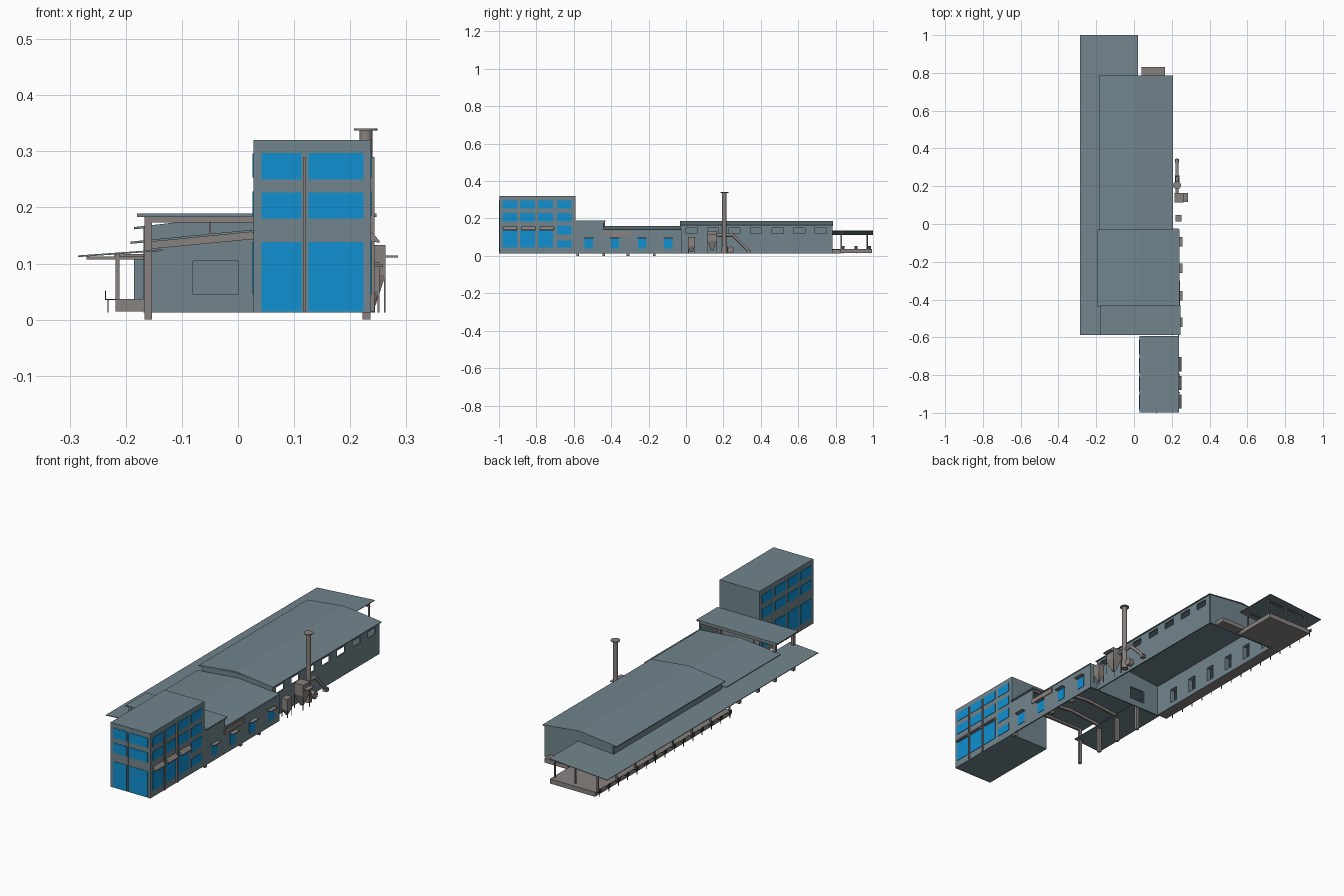
import bpy, bmesh, math
from mathutils import Vector

if "Cube" in bpy.data.objects:
    bpy.data.objects.remove(bpy.data.objects["Cube"])


def material(name, col):
    m = bpy.data.materials.new(name)
    m.diffuse_color = (*col, 1)
    m.use_nodes = True
    m.node_tree.nodes["Principled BSDF"].inputs["Base Color"].default_value = m.diffuse_color
    return m


TEAL = material("teal_cladding", (0.165, 0.235, 0.265))
BLUE = material("blue_glass", (0.005, 0.28, 0.64))
GREY = material("warm_grey_metal", (0.25, 0.225, 0.21))
DARK = material("dark_trim", (0.06, 0.06, 0.06))


def finish(name, bm, mat):
    bmesh.ops.recalc_face_normals(bm, faces=bm.faces)
    me = bpy.data.meshes.new(name)
    bm.to_mesh(me)
    bm.free()
    me.materials.append(mat)
    ob = bpy.data.objects.new(name, me)
    bpy.context.collection.objects.link(ob)
    return ob


def boxes(name, items, mat):
    """Each item: x0, x1, y0, y1, z0, z1"""
    bm = bmesh.new()
    for x0, x1, y0, y1, z0, z1 in items:
        vs = bmesh.ops.create_cube(bm, size=1)["verts"]
        for v in vs:
            v.co = (x0 + (v.co.x + .5) * (x1 - x0), y0 + (v.co.y + .5) * (y1 - y0),
                    z0 + (v.co.z + .5) * (z1 - z0))
    return finish(name, bm, mat)


def prism(name, pts, y0, y1, mat):
    """xz profile extruded along y"""
    bm = bmesh.new()
    f = bm.faces.new([bm.verts.new((x, y0, z)) for x, z in pts])
    r = bmesh.ops.extrude_face_region(bm, geom=[f])
    for v in r["geom"]:
        if isinstance(v, bmesh.types.BMVert):
            v.co.y = y1
    return finish(name, bm, mat)


def sheet(name, line, t, y0, y1, mat):
    """thin roof following an xz line"""
    return prism(name, line + [(x, z - t) for x, z in reversed(line)], y0, y1, mat)


def wall(name, axis, at, u0, u1, z0, z1, holes, t=0.006):
    """upright wall with rectangular openings (u0, u1, z0, z1)"""
    us = sorted({u0, u1, *[h[0] for h in holes], *[h[1] for h in holes]})
    zs = sorted({z0, z1, *[h[2] for h in holes], *[h[3] for h in holes]})
    bm = bmesh.new()
    for a, b in zip(us, us[1:]):
        for c, d in zip(zs, zs[1:]):
            mu, mz = (a + b) / 2, (c + d) / 2
            if any(h[0] < mu < h[1] and h[2] < mz < h[3] for h in holes):
                continue
            q = [(a, c), (b, c), (b, d), (a, d)]
            bm.faces.new([bm.verts.new((at, u, z) if axis == "x" else (u, at, z)) for u, z in q])
    bmesh.ops.remove_doubles(bm, verts=bm.verts, dist=1e-5)
    ob = finish(name, bm, TEAL)
    s = ob.modifiers.new("thickness", "SOLIDIFY")
    s.thickness, s.offset = t, 0
    return ob


def tube(name, a, b, r, mat, r2=None, seg=16):
    a, b = Vector(a), Vector(b)
    bm = bmesh.new()
    bmesh.ops.create_cone(bm, cap_ends=True, segments=seg, radius1=r,
                          radius2=r if r2 is None else r2, depth=(b - a).length)
    ob = finish(name, bm, mat)
    ob.location = (a + b) / 2
    ob.rotation_euler = (b - a).to_track_quat("Z", "Y").to_euler()
    for p in ob.data.polygons:
        p.use_smooth = len(p.vertices) == 4
    return ob


# --- Tower block with window plates
X0, X1 = 0.028, 0.237
boxes("tower", [(X0, X1, -1 + .003, -.592, .013, .32)], TEAL)
cols = [(-.982, -.902), (-.887, -.807), (-.79, -.71), (-.69, -.612)]
rows = [(.253, .296), (.185, .228)]
side = [(c, r) for c in cols for r in rows + [(.045, .138)]]
right = side[:-1] + [(cols[3], (.115, .163)), (cols[3], (.045, .083))]
boxes("tower_right_windows", [(X1 - .002, X1 + .002, *c, *r) for c, r in right], BLUE)
boxes("tower_left_windows", [(X0 - .002, X0 + .002, *c, *r) for c, r in side], BLUE)
boxes("tower_front_windows", [(*c, -.999, -.995, *r) for c in [(.042, .113), (.126, .224)]
                              for r in [(.25, .297), (.18, .227), (.015, .138)]], BLUE)
boxes("tower_pipes", [(.1155, .1205, -1, -.996, .015, .29)] +
      [(X1, X1 + .006, y - .004, y + .004, .015, .29) for y in (-.894, -.799)], GREY)
for i, y in enumerate((-.94, -.8425, -.7425)):
    prism("tower_awning_%d" % i, [(X1, .157), (X1 + .015, .141), (X1 + .015, .137), (X1, .14)],
          y - .0375, y + .0375, GREY)

# --- Open link building: right wall, windows, two roofs, columns
boxes("link_right_wall", [(.233, .239, -.592, -.44, .013, .184),
                          (.233, .239, -.44, -.028, .013, .142)], TEAL)
wy = (-.52, -.38, -.235, -.095)
boxes("link_windows", [(.237, .241, y - .022, y + .022, .04, .093) for y in wy], BLUE)
boxes("link_window_awnings", [(.238, .258, y - .025, y + .025, .094, .098) for y in wy], GREY)
boxes("link_louver", [(.238, .243, -.445, -.3, .107, .13)], GREY)
boxes("flat_roof", [(-.18, .247, -.588, -.43, .183, .189)], TEAL)
mid = [(-.192, .139), (.022, .16), (.242, .14)]
sheet("middle_roof", mid, .004, -.44, -.028, TEAL)
for i, y in enumerate((-.43, -.31, -.17, -.05)):
    sheet("rafter_%d" % i, [(-.165, .138), (.022, .156), (.233, .137)], .013, y - .005, y + .005, GREY)
boxes("columns", [(x - .007, x + .007, y - .007, y + .007, 0, h) for x in (-.16, .229)
                  for y, h in ((-.578, .184), (-.31, .135), (-.17, .135))] +
      [(-.167, -.153, -.447, -.433, .0, .184)], GREY)
boxes("roof_beams", [(-.167, .236, y - .006, y + .006, .173, .183) for y in (-.578, -.44)] +
      [(-.052, -.048, -.442, -.438, .15, .175)], GREY)

# --- Main hall: walls with openings and gable roof
HL, HR, HY0, HY1 = -.165, .197, -.028, .78
wall("hall_right_wall", "x", HR, HY0, HY1, .013, .163,
     [(y - .03, y + .03, .12, .15) for y in (.03, .145, .26, .375, .49, .605, .72)])
doors = [.09 + .13 * i for i in range(6)]
wall("hall_left_wall", "x", HL, HY0, HY1, .013, .163,
     [(y - .022, y + .022, .037, .105) for y in doors])
wall("hall_front_wall", "y", HY0, HL, .236, .013, .14, [(-.08, 0, .045, .105)])
wall("hall_back_wall", "y", HY1, HL, HR, .013, .16, [])
for n, y, z in (("front", HY0, .139), ("back", HY1, .159)):
    prism("hall_gable_" + n, [(HL, z), (HR, z), (HR, .163), (.01, .182), (HL, .164)],
          y - .003, y + .003, TEAL)
sheet("hall_roof", [(-.185, .165), (.01, .187), (.206, .165)], .004, -.031, .786, TEAL)
boxes("dock_door_frames", [(-.185, HL, y + s * .024 - .002, y + s * .024 + .002, .037, .107)
                           for y in doors for s in (-1, 1)] +
      [(-.185, HL, y - .026, y + .026, .105, .108) for y in doors], TEAL)

# --- Loading platform, its canopy, posts and edge steps
slope = lambda x: .1145 + (x + .285) * .072
for n, x1, y0, y1 in (("front", -.135, -.588, HY0), ("middle", HL, HY0, HY1), ("rear", .02, HY1, 1)):
    sheet("canopy_" + n, [(-.285, slope(-.285)), (x1, slope(x1))], .003, y0, y1, TEAL)
boxes("platform", [(-.218, HL, HY0, HY1, .015, .037), (-.218, .02, HY1, .995, .015, .037),
                   (.04, .163, HY1, .83, .013, .034)], GREY)
py = [-.02 + .1414 * i for i in range(8)]
boxes("canopy_posts", [(-.218, -.211, y - .0035, y + .0035, .036, slope(-.218)) for y in py] +
      [(x, x + .006, y - .003, y + .003, .036, slope(x)) for x in (-.1, .008) for y in (.83, .97)], GREY)
boxes("canopy_beams", [(-.27, -.168, y - .003, y + .003, .107, .113) for y in py[:6]] +
      [(-.22, .015, y - .003, y + .003, .112, .117) for y in (.83, .97)], GREY)
ey = [.0 + .07 * i for i in range(15)]
boxes("edge_brackets", [b for y in ey for b in (
    (-.237, -.218, y - .008, y + .008, .035, .037),
    (-.237, -.235, y - .008, y + .008, .037, .052),
    (-.233, -.231, y - .002, y + .002, .013, .036))], DARK)

# --- Chimney
tube("chimney", (.228, .205, .013), (.228, .205, .338), .0115, GREY)
tube("chimney_cap", (.228, .205, .337), (.228, .205, .341), .021, GREY)
tube("chimney_base", (.228, .205, .013), (.228, .205, .05), .016, GREY)


# --- Dust collectors on legs
def hopper(name, x0, x1, y0, y1, zb, zt, low):
    boxes(name + "_body", [(x0, x1, y0, y1, zb, zt)], GREY)
    bm = bmesh.new()
    vs = bmesh.ops.create_cube(bm, size=1)["verts"]
    for v in vs:
        k = 1 if v.co.z > 0 else .25
        v.co = ((x0 + x1) / 2 + v.co.x * k * (x1 - x0), (y0 + y1) / 2 + v.co.y * k * (y1 - y0),
                zb if v.co.z > 0 else low)
    finish(name + "_cone", bm, GREY)
    boxes(name + "_legs", [(x, x + .003, y, y + .003, .013, zb) for x in (x0, x1 - .003)
                           for y in (y0, y1 - .003)], GREY)


hopper("large_hopper", .215, .263, .115, .165, .08, .133, .025)
boxes("hopper_deck", [(.255, .285, .117, .165, .111, .114)], GREY)
hopper("small_hopper", .22, .252, .012, .048, .05, .102, .02)

# --- Inclined duct, fan and joining pipe
tube("inclined_duct", (.228, .25, .112), (.228, .342, .02), .008, GREY, seg=10)
tube("top_duct", (.228, .165, .112), (.228, .252, .112), .008, GREY, seg=10)
tube("fan_housing", (.216, .24, .032), (.24, .24, .032), .018, GREY)
boxes("duct_foot", [(.218, .238, .325, .345, .013, .028)], GREY)
